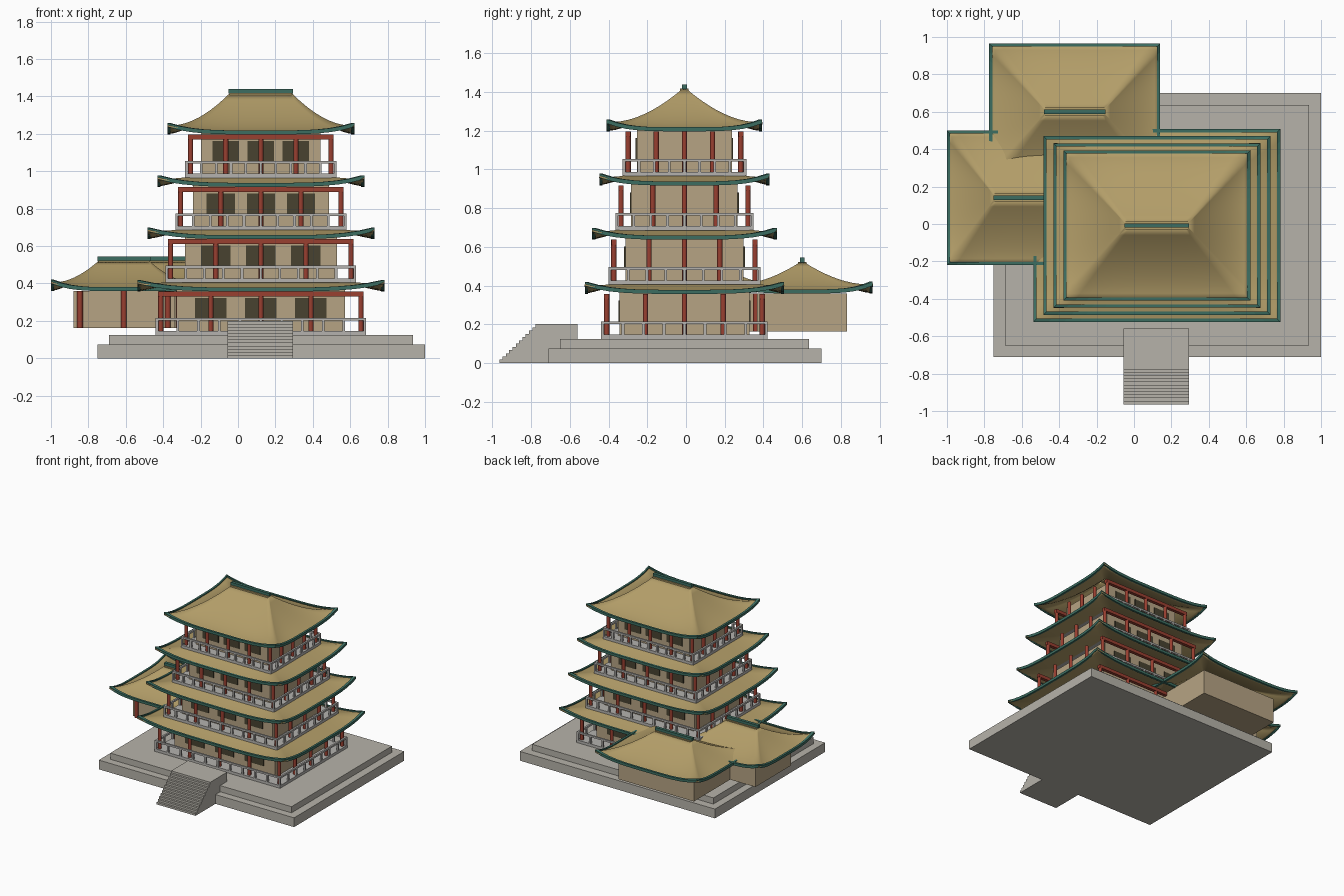
import bpy, bmesh, math
from mathutils import Matrix, Vector

if "Cube" in bpy.data.objects:
    bpy.data.objects.remove(bpy.data.objects["Cube"])


def material(name, rgb):
    m = bpy.data.materials.new(name)
    m.diffuse_color = (*rgb, 1)
    m.use_nodes = True
    m.node_tree.nodes["Principled BSDF"].inputs["Base Color"].default_value = m.diffuse_color
    return m


STONE = material("stone", (0.47, 0.45, 0.40))
RAIL = material("pale_railing", (0.46, 0.45, 0.43))
WALL = material("tan_plaster", (0.47, 0.37, 0.23))
RED = material("red_timber", (0.32, 0.05, 0.03))
ROOF = material("ochre_roof", (0.45, 0.34, 0.14))
TEAL = material("teal_trim", (0.045, 0.155, 0.12))
DARK = material("dark_window", (0.065, 0.055, 0.03))


def finish(name, bm, mat):
    bmesh.ops.recalc_face_normals(bm, faces=bm.faces)
    me = bpy.data.meshes.new(name)
    bm.to_mesh(me)
    bm.free()
    me.materials.append(mat)
    ob = bpy.data.objects.new(name, me)
    bpy.context.collection.objects.link(ob)
    return ob


def boxes(name, mat, items):
    """One object from boxes given as (x0, x1, y0, y1, z0, z1)."""
    bm = bmesh.new()
    for x0, x1, y0, y1, z0, z1 in items:
        c = Vector(((x0 + x1) / 2, (y0 + y1) / 2, (z0 + z1) / 2))
        s = Matrix.Diagonal((x1 - x0, y1 - y0, z1 - z0, 1))
        bmesh.ops.create_cube(bm, size=1, matrix=Matrix.Translation(c) @ s)
    return finish(name, bm, mat)


def columns(name, spots, r, z0, z1):
    bm = bmesh.new()
    for x, y in spots:
        bmesh.ops.create_cone(bm, cap_ends=True, segments=12, radius1=r, radius2=r, depth=z1 - z0,
                              matrix=Matrix.Translation((x, y, (z0 + z1) / 2)))
    ob = finish(name, bm, RED)
    for p in ob.data.polygons:
        p.use_smooth = abs(p.normal.z) < 0.5
    return ob


def perimeter(n=16):
    """Unit square outline as (u, v, closeness to a corner)."""
    pts = []
    for k in range(4):
        for i in range(n):
            u, v = -1 + 2 * i / n, -1
            t = abs(u)
            for _ in range(k):
                u, v = -v, u
            pts.append((u, v, t))
    return pts


def bridge(bm, rings, close=False):
    n = len(rings[0])
    pairs = list(zip(rings, rings[1:])) + ([(rings[-1], rings[0])] if close else [])
    for a, b in pairs:
        for i in range(n):
            bm.faces.new((a[i], a[(i + 1) % n], b[(i + 1) % n], b[i]))


def roof(name, cx, cy, hx, hy, ix, iy, z0, z1, power, lift=0.04, steps=10):
    """Concave hipped roof with upswept corners, plus its eave trim."""
    pts = perimeter()
    bm = bmesh.new()
    rings = []
    for s in range(steps + 1):
        t = s / steps
        a, b = hx + (ix - hx) * t, hy + (iy - hy) * t
        rings.append([bm.verts.new((cx + a * u, cy + b * v,
                                    z0 + (z1 - z0) * t ** power + lift * c ** 4 * (1 - t) ** 2))
                      for u, v, c in pts])
    bridge(bm, rings)
    ob = finish(name, bm, ROOF)
    if ob.data.polygons[0].normal.z < 0:
        ob.data.flip_normals()
    for p in ob.data.polygons:
        p.use_smooth = True
    mod = ob.modifiers.new("thickness", "SOLIDIFY")
    mod.thickness, mod.offset = 0.01, -1
    # eave trim: a square section swept round the edge
    bm = bmesh.new()
    rings = [[bm.verts.new((cx + (hx + d) * u, cy + (hy + d) * v, z0 + lift * c ** 4 + h))
              for u, v, c in pts]
             for d, h in ((-0.017, -0.011), (0, -0.011), (0, 0.01), (-0.017, 0.01))]
    bridge(bm, rings, close=True)
    finish(name + "_eave_trim", bm, TEAL)


def ridge(name, cx, cy, hx, z):
    boxes(name + "_ridge_base", ROOF, [(cx - hx, cx + hx, cy - 0.022, cy + 0.022, z - 0.025, z)])
    boxes(name + "_ridge_cap", TEAL, [(cx - hx - 0.005, cx + hx + 0.005, cy - 0.012, cy + 0.012, z - 0.003, z + 0.022)])


# stone platform
boxes("lower_platform", STONE, [(-0.75, 1.0, -0.71, 0.70, 0, 0.075)])
boxes("upper_platform", STONE, [(-0.69, 0.935, -0.65, 0.635, 0.075, 0.125)])

# stairs: one stepped side profile extruded across x
N = 12
prof = [(-0.56, 0), (-0.965, 0)]
for i in range(N):
    y = -0.965 + 0.205 * i / N
    prof += [(y, 0.2 * (i + 1) / N), (y + 0.205 / N, 0.2 * (i + 1) / N)]
prof.append((-0.56, 0.2))
bm = bmesh.new()
face = bm.faces.new([bm.verts.new((-0.055, y, z)) for y, z in prof[1:] + prof[:1]])
ext = bmesh.ops.extrude_face_region(bm, geom=[face])
bmesh.ops.translate(bm, vec=(0.35, 0, 0), verts=[v for v in ext["geom"] if isinstance(v, bmesh.types.BMVert)])
bmesh.ops.remove_doubles(bm, verts=bm.verts, dist=1e-5)
finish("entrance_stairs", bm, STONE)

# tower: four shrinking storeys
CX, CY = 0.122, -0.008
for f in range(4):
    tag = f"storey_{f + 1}"
    b = 0.135 + 0.28 * f                       # deck level
    wx, wy = 0.45 - 0.0433 * f, 0.335 - 0.03 * f      # wall
    px, py = 0.535 - 0.0533 * f, 0.402 - 0.037 * f    # columns
    rx, ry = 0.562 - 0.0523 * f, 0.43 - 0.0367 * f    # railing
    boxes(tag + "_wall", WALL, [(CX - wx, CX + wx, CY - wy, CY + wy, b, b + 0.24)])
    boxes(tag + "_deck", RAIL, [(CX - rx, CX + rx, CY - ry, CY + ry, b - 0.01, b + 0.012)])

    # windows on front and back
    ww = 0.084 - 0.0045 * f
    boxes(tag + "_windows", DARK,
          [(CX + k * px / 2 - ww, CX + k * px / 2 + ww,
            CY + s * wy - 0.007, CY + s * wy + 0.007, b + 0.08, b + 0.187)
           for k in (-1, 0, 1) for s in (-1, 1)])

    # colonnade and its front and back beams
    spots = {(CX + px * i / 2, CY + py * j / 2)
             for i in range(-2, 3) for j in range(-2, 3) if max(abs(i), abs(j)) == 2}
    columns(tag + "_columns", sorted(spots), 0.0135, b, b + 0.222)
    boxes(tag + "_beams", RED, [(CX - px - 0.014, CX + px + 0.014, CY + s * py - 0.013, CY + s * py + 0.013,
                                 b + 0.195, b + 0.222) for s in (-1, 1)])

    # railing: top rails, then posts
    w, items = 0.007, []
    for s in (-1, 1):
        x, y = CX + s * (rx - w), CY + s * (ry - w)
        items.append((CX - rx, CX + rx, y - w, y + w, b + 0.066, b + 0.08))
        items.append((x - w, x + w, CY - ry, CY + ry, b + 0.066, b + 0.08))
        for n, half, along_x in ((10, rx - w, True), (8, ry - w, False)):
            for i in range(n + 1):
                o = -half + 2 * half * i / n
                qx, qy = (CX + o, y) if along_x else (x, CY + o)
                items.append((qx - w, qx + w, qy - w, qy + w, b, b + 0.078))
    boxes(tag + "_railing", RAIL, items)

    # roof: skirts below, full hipped roof on top
    hx, hy, e = 0.66 - 0.0533 * f, 0.515 - 0.0377 * f, 0.368 + 0.28 * f
    if f < 3:
        roof(tag + "_roof", CX, CY, hx, hy, wx - 0.05, wy - 0.035, e, e + 0.06, 1.2)
    else:
        roof(tag + "_roof", CX, CY, hx, hy, 0.168, 0.012, e, 1.415, 1.6)
        ridge("tower", CX, CY, 0.168, 1.418)

# two low wings on the left and at the back
for tag, cx, cy, hx, hy in (("left_wing", -0.61, 0.14, 0.39, 0.36),
                            ("back_wing", -0.317, 0.60, 0.457, 0.365)):
    wx, wy = hx - 0.12, hy - 0.132
    boxes(tag + "_wall", WALL, [(cx - wx, cx + wx, cy - wy, cy + wy, 0.162, 0.36)])
    columns(tag + "_columns", [(cx + k * (wx - 0.035), cy - wy - 0.005) for k in (-1, 0, 1)],
            0.015, 0.162, 0.36)
    rl = hx * 0.35
    roof(tag + "_roof", cx, cy, hx, hy, rl, 0.012, 0.37, 0.52, 1.5)
    ridge(tag, cx, cy, rl, 0.522)
